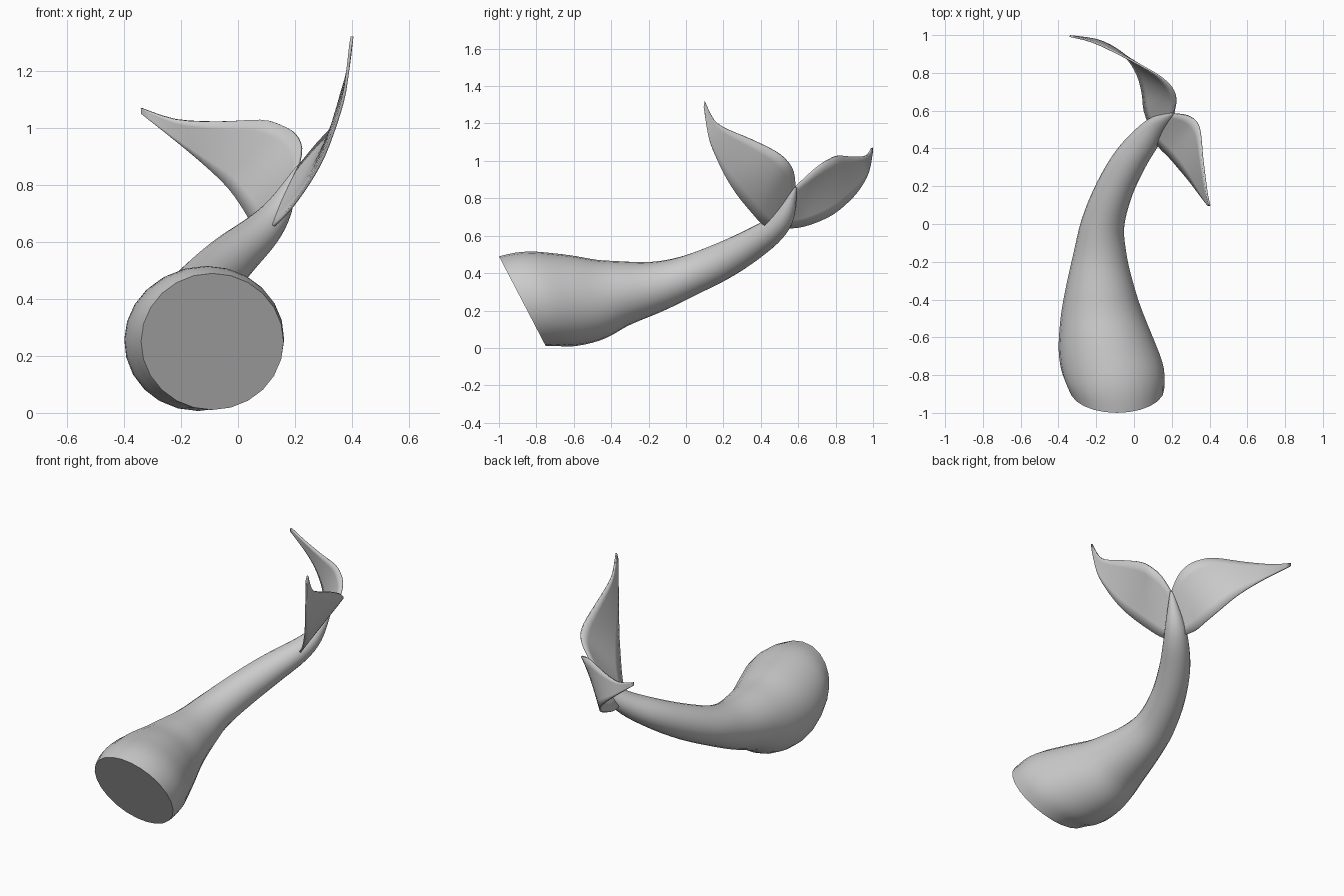
import bpy, bmesh, math
from mathutils import Vector

if "Cube" in bpy.data.objects:
    bpy.data.objects.remove(bpy.data.objects["Cube"])

grey = bpy.data.materials.new("whale_grey")
grey.diffuse_color = (0.6, 0.6, 0.6, 1)
grey.use_nodes = True
grey.node_tree.nodes["Principled BSDF"].inputs["Base Color"].default_value = grey.diffuse_color


def spline(pts, steps):
    """Smooth curve through points of any dimension."""
    pts = [Vector(p) for p in pts]
    out = []
    for i in range(len(pts) - 1):
        a, b, c, d = (pts[max(i - 1, 0)], pts[i], pts[i + 1], pts[min(i + 2, len(pts) - 1)])
        for k in range(steps):
            t = k / steps
            out.append(b + (c - a) * (t / 2) + (a * 2 - b * 5 + c * 4 - d) * (t * t / 2)
                       + (b * 3 - a - c * 3 + d) * (t ** 3 / 2))
    return out + [pts[-1]]


def loft(name, rows, closed):
    """Skin consecutive rows of points; closed rows get end caps."""
    bm = bmesh.new()
    vs = [[bm.verts.new(p) for p in row] for row in rows]
    n = len(rows[0])
    for r, s in zip(vs, vs[1:]):
        for j in range(n if closed else n - 1):
            k = (j + 1) % n
            bm.faces.new((r[j], r[k], s[k], s[j]))
    if closed:
        bm.faces.new(vs[0])
        bm.faces.new(vs[-1])
    bmesh.ops.recalc_face_normals(bm, faces=bm.faces)
    me = bpy.data.meshes.new(name)
    bm.to_mesh(me)
    bm.free()
    me.materials.append(grey)
    ob = bpy.data.objects.new(name, me)
    bpy.context.collection.objects.link(ob)
    bpy.ops.object.select_all(action='DESELECT')
    ob.select_set(True)
    bpy.context.view_layer.objects.active = ob
    bpy.ops.object.shade_smooth_by_angle(angle=math.radians(40))
    return ob


# Tail stock: centre, half width, half height, from cut end to tip
path = [((-.09, -.875, .25), .25, .27), ((-.11, -.78, .262), .268, .27),
        ((-.145, -.65, .258), .255, .255), ((-.17, -.5, .262), .222, .225),
        ((-.18, -.35, .29), .185, .178), ((-.18, -.17, .325), .143, .138),
        ((-.165, 0, .38), .115, .112), ((-.105, .18, .458), .10, .10),
        ((-.02, .34, .545), .09, .085), ((.08, .47, .635), .072, .066),
        ((.145, .535, .72), .05, .045), ((.21, .585, .86), .008, .008)]
centres = spline([p[0] for p in path], 4)
sizes = spline([(p[1], p[2], 0) for p in path], 4)
cut_normal = Vector((0, .48, .25)).normalized()
rings = []
for i, (c, s) in enumerate(zip(centres, sizes)):
    t = (centres[min(i + 1, len(centres) - 1)] - centres[max(i - 1, 0)]).normalized()
    w = max(0, 1 - i / 16)
    t = t.lerp(cut_normal, w).normalized()
    side = t.cross(Vector((0, 0, 1))).normalized()
    up = side.cross(t)
    ring = []
    for j in range(24):
        a = math.tau * j / 24
        ring.append(c + side * (math.cos(a) * s.x) + up * (math.sin(a) * s.y))
    rings.append(ring)
loft("tail_stock", rings, True)


# Flukes: thin sheets between a leading and a trailing edge
def fluke(name, leading, trailing):
    lead, trail = spline(leading, 3), spline(trailing, 3)
    rows = [[a.lerp(b, k / 6) for k in range(7)] for a, b in zip(lead, trail)]
    ob = loft(name, rows, False)
    mod = ob.modifiers.new("thickness", 'SOLIDIFY')
    mod.thickness, mod.offset = 0.01, 0


fluke("left_fluke",
      [(.09, .5, .64), (.055, .6, .645), (.045, .69, .67), (.02, .785, .715),
       (-.03, .87, .785), (-.1, .93, .855), (-.2, .975, .94), (-.34, .995, 1.05)],
      [(.21, .585, .86), (.222, .66, .93), (.2, .72, .98), (.15, .77, 1.01),
       (.08, .815, 1.028), (-.07, .895, 1.022), (-.22, .965, 1.03), (-.34, .995, 1.07)])
fluke("right_fluke",
      [(.10, .45, .64), (.14, .4, .67), (.19, .35, .725), (.25, .28, .81),
       (.30, .22, .90), (.345, .16, 1.02), (.375, .12, 1.13), (.395, .095, 1.29)],
      [(.21, .585, .86), (.28, .575, .945), (.33, .54, 1.0), (.35, .48, 1.05),
       (.362, .35, 1.115), (.378, .22, 1.17), (.388, .15, 1.22), (.4, .10, 1.32)])
